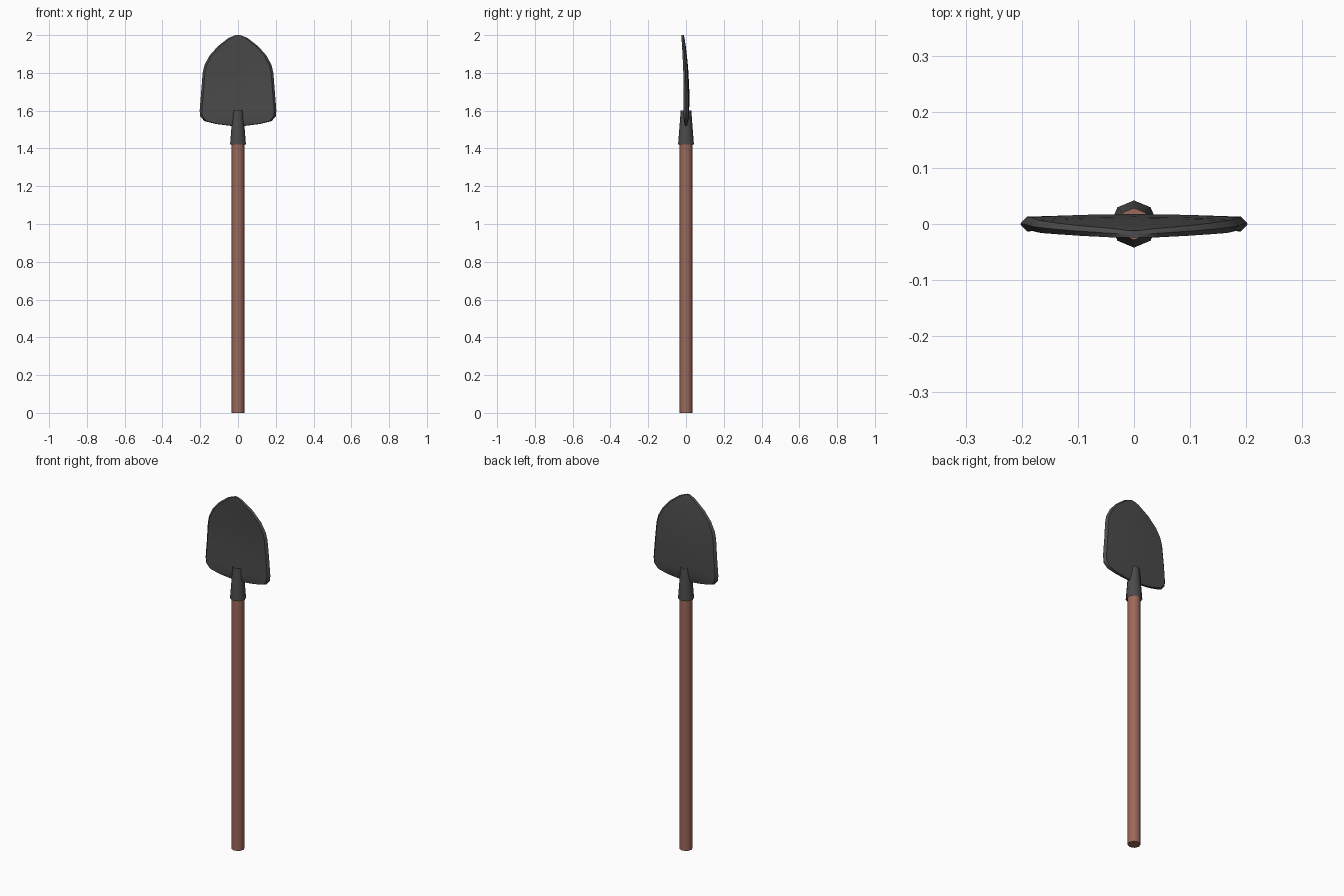
import bpy, bmesh
from math import cos, sin, pi, radians

if "Cube" in bpy.data.objects:
    bpy.data.objects.remove(bpy.data.objects["Cube"])


def material(name, rgb):
    m = bpy.data.materials.new(name)
    m.diffuse_color = (*rgb, 1)
    m.use_nodes = True
    m.node_tree.nodes["Principled BSDF"].inputs["Base Color"].default_value = m.diffuse_color
    return m


wood = material("wood", (0.33, 0.14, 0.10))
steel = material("dark_steel", (0.07, 0.07, 0.07))


def loft(name, rings, mat, cap_start=True, cap_end=True, angle=40):
    """Skin a list of equal-length closed rings into one mesh."""
    bm = bmesh.new()
    loops = [[bm.verts.new(p) for p in ring] for ring in rings]
    n = len(loops[0])
    for a, b in zip(loops, loops[1:]):
        for i in range(n):
            j = (i + 1) % n
            bm.faces.new((a[i], a[j], b[j], b[i]))
    if cap_start:
        bm.faces.new(loops[0][::-1])
    if cap_end:
        bm.faces.new(loops[-1])
    bmesh.ops.recalc_face_normals(bm, faces=bm.faces)
    mesh = bpy.data.meshes.new(name)
    bm.to_mesh(mesh)
    bm.free()
    mesh.materials.append(mat)
    obj = bpy.data.objects.new(name, mesh)
    bpy.context.collection.objects.link(obj)
    bpy.ops.object.select_all(action='DESELECT')
    obj.select_set(True)
    bpy.context.view_layer.objects.active = obj
    bpy.ops.object.shade_smooth_by_angle(angle=radians(angle))
    return obj


def circle(r, z, n=8):
    return [(r * cos(2 * pi * i / n), r * sin(2 * pi * i / n), z) for i in range(n)]


# Wooden handle, ending inside the socket
loft("handle", [circle(0.034, 0), circle(0.034, 1.50)], wood, angle=50)

# Tapered socket, open at both ends
loft("socket", [circle(0.042, 1.42), circle(0.028, 1.60)], steel,
     cap_start=False, cap_end=False, angle=50)


# Blade: rows of height, half width, edge y, half thickness, centre dish
def blade_ring(z, w, y, t, dish):
    e = min(0.012, w * 0.3)
    half = [(-w, 0), (-w + e, -t), (-w * 0.5, -t + dish * 0.7), (0, -t + dish),
            (w * 0.5, -t + dish * 0.7), (w - e, -t)]
    back = [(w, 0), (w - e, t), (w * 0.5, t + dish * 0.7), (0, t + dish),
            (-w * 0.5, t + dish * 0.7), (-w + e, t)]
    return [(px, y + py, z) for px, py in half + back]


rows = [
    (1.520, 0.040, 0.000, 0.005, 0.000),
    (1.530, 0.120, 0.000, 0.008, 0.000),
    (1.545, 0.178, 0.000, 0.011, 0.001),
    (1.570, 0.200, 0.000, 0.013, 0.003),
    (1.600, 0.203, 0.000, 0.013, 0.004),
    (1.700, 0.195, 0.000, 0.012, 0.006),
    (1.800, 0.187, -0.003, 0.011, 0.005),
    (1.840, 0.178, -0.005, 0.011, 0.004),
    (1.890, 0.152, -0.008, 0.010, 0.003),
    (1.940, 0.108, -0.012, 0.009, 0.002),
    (1.985, 0.050, -0.016, 0.008, 0.000),
    (2.000, 0.012, -0.018, 0.006, 0.000),
]
loft("blade", [blade_ring(*r) for r in rows], steel)
